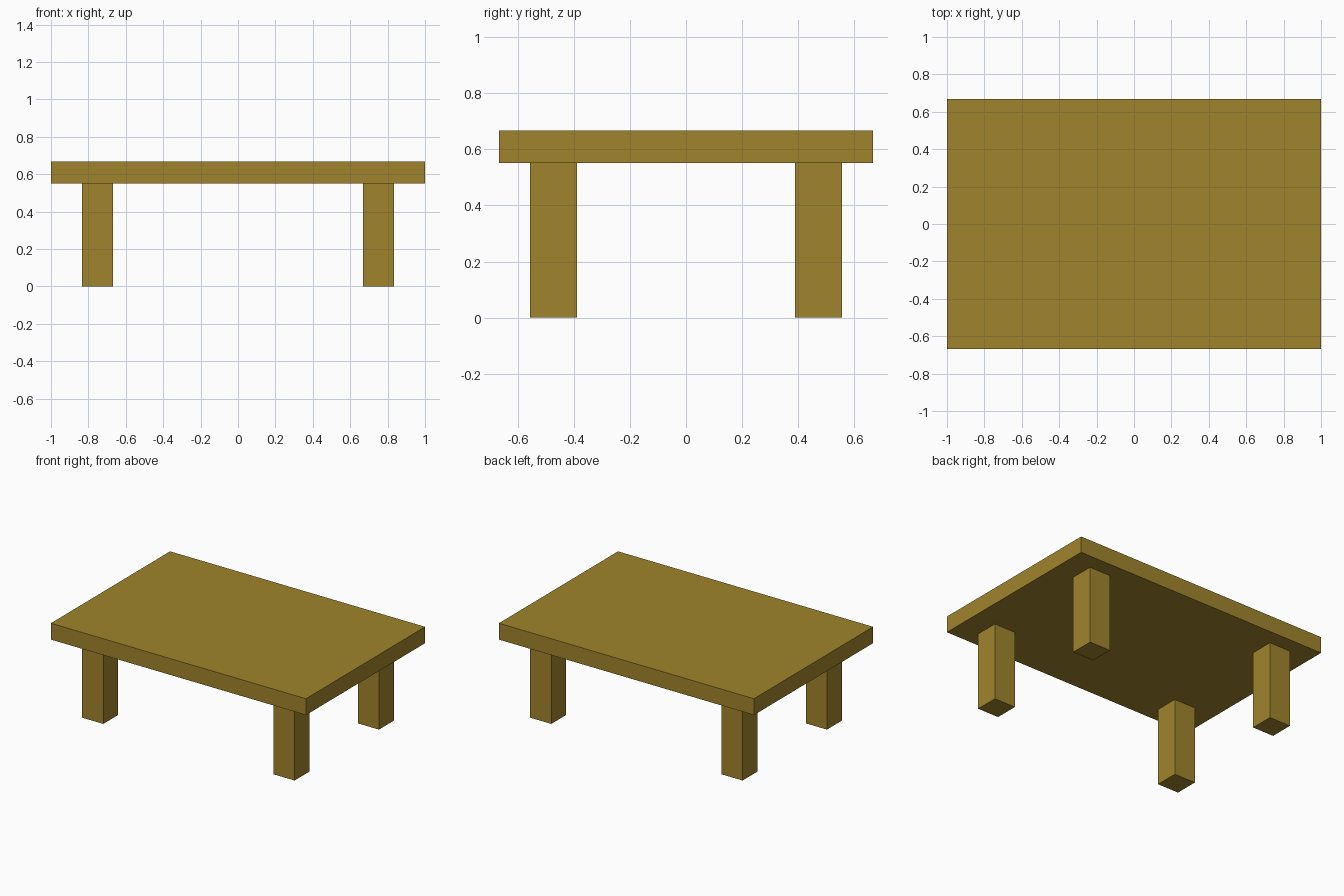
import bpy

if "Cube" in bpy.data.objects:
    bpy.data.objects.remove(bpy.data.objects["Cube"])

# Single wood colour
wood = bpy.data.materials.new("golden brown wood")
wood.diffuse_color = (0.352, 0.231, 0.025, 1.0)
wood.use_nodes = True
wood.node_tree.nodes["Principled BSDF"].inputs["Base Color"].default_value = wood.diffuse_color


def box(name, x, y, z):
    """Box spanning the given (min, max) ranges."""
    bpy.ops.mesh.primitive_cube_add(size=1, location=[sum(r) / 2 for r in (x, y, z)])
    obj = bpy.context.object
    obj.name = name
    obj.scale = [r[1] - r[0] for r in (x, y, z)]
    bpy.ops.object.transform_apply(location=False, rotation=False, scale=True)
    obj.data.materials.append(wood)
    return obj


# Table top
TOP_Z, UNDER_Z = 0.667, 0.551
box("table_top", (-1, 1), (-0.667, 0.667), (UNDER_Z, TOP_Z))

# Four square legs, set in from the corners
for side, sx in (("left", -1), ("right", 1)):
    for end, sy in (("front", -1), ("back", 1)):
        box(f"{end}_{side}_leg",
            sorted((sx * 0.667, sx * 0.833)),
            sorted((sy * 0.389, sy * 0.556)),
            (0, UNDER_Z))
